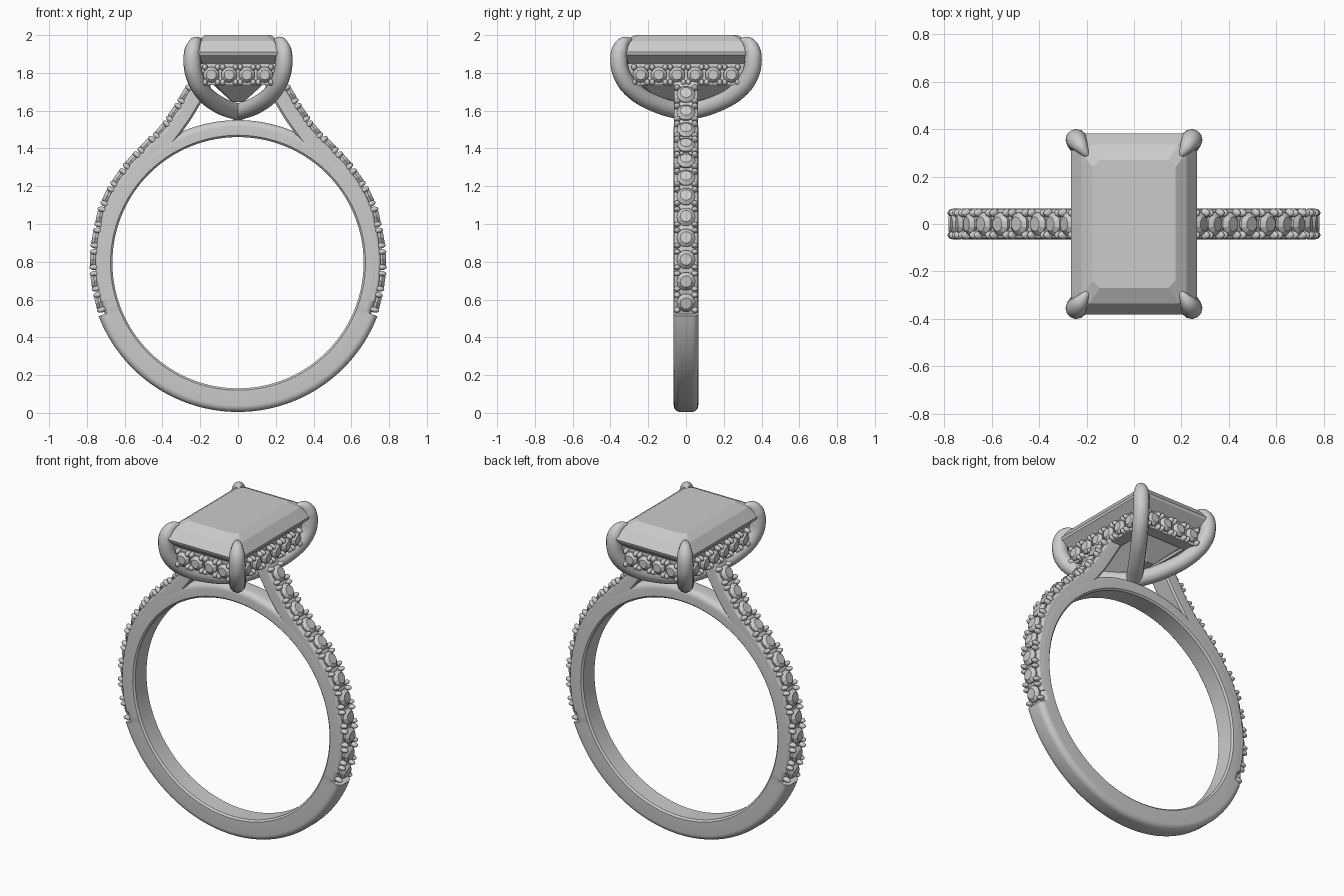
import bpy, bmesh, math
from mathutils import Matrix, Vector

if "Cube" in bpy.data.objects:
    bpy.data.objects.remove(bpy.data.objects["Cube"], do_unlink=True)

metal = bpy.data.materials.new("pale grey")
metal.use_nodes = True
GREY = (0.6, 0.6, 0.6, 1)
metal.diffuse_color = GREY
metal.node_tree.nodes["Principled BSDF"].inputs["Base Color"].default_value = GREY

CZ, INNER, OUTER, SEAT = 0.795, 0.665, 0.79, 0.755


def finish(name, bm, smooth=None):
    bmesh.ops.recalc_face_normals(bm, faces=bm.faces)
    mesh = bpy.data.meshes.new(name)
    bm.to_mesh(mesh)
    bm.free()
    mesh.materials.append(metal)
    ob = bpy.data.objects.new(name, mesh)
    bpy.context.collection.objects.link(ob)
    if smooth:
        shade(ob, smooth)
    return ob


def shade(ob, angle):
    bpy.ops.object.select_all(action='DESELECT')
    ob.select_set(True)
    bpy.context.view_layer.objects.active = ob
    bpy.ops.object.shade_smooth_by_angle(angle=math.radians(angle))


def loft(bm, rings, closed=False):
    """Skin a list of equal-sized point loops."""
    loops = [[bm.verts.new(p) for p in r] for r in rings]
    n = len(loops[0])
    pairs = list(zip(loops, loops[1:]))
    if closed:
        pairs.append((loops[-1], loops[0]))
    for a, b in pairs:
        for i in range(n):
            j = (i + 1) % n
            bm.faces.new((a[i], a[j], b[j], b[i]))
    if not closed:
        bm.faces.new(loops[0])
        bm.faces.new(loops[-1])


def band_section(depth, half=0.065, r=0.035):
    """Flat inside, rounded outside: (y, height) pairs."""
    pts = [(-half + 0.01, 0), (-half, 0.01)]
    for k in range(7):
        a = math.pi / 2 * k / 6
        pts.append((-half + r - r * math.cos(a), depth - r + r * math.sin(a)))
    return pts + [(-y, h) for y, h in reversed(pts)]


# Plain band: full thickness below, stepped down where the stones are set
bm = bmesh.new()
STEP = math.radians(-21)
low = [STEP - (math.pi + 2 * STEP) * k / 72 for k in range(73)]
high = [math.pi - STEP - (math.pi - 2 * STEP) * k / 96 for k in range(97)]
rings = []
for angles, outer in ((low, OUTER), (high, SEAT)):
    for a in angles:
        d = Vector((math.cos(a), 0, math.sin(a)))
        rings.append([d * (INNER + h) + Vector((0, y, CZ))
                      for y, h in band_section(outer - INNER)])
loft(bm, rings, closed=True)
finish("band", bm, 35)

# Shoulder path: follows the band, then leaves it towards the head
path = [Vector((SEAT * math.cos(math.radians(a)), 0, CZ + SEAT * math.sin(math.radians(a))))
        for a in range(-16, 17, 4)]
path += [Vector((x, 0, z)) for x, z in
         ((.715, 1.07), (.66, 1.19), (.575, 1.31), (.485, 1.405),
          (.395, 1.495), (.32, 1.60), (.26, 1.70), (.215, 1.78))]


def along(distance):
    """Point and tangent on the shoulder path."""
    for a, b in zip(path, path[1:]):
        if distance <= (b - a).length or b is path[-1]:
            t = (b - a).normalized()
            return a + t * distance, t
        distance -= (b - a).length


LENGTH = sum((b - a).length for a, b in zip(path, path[1:]))


def frame(distance, side):
    p, _ = along(distance)
    t = (along(min(distance + .05, LENGTH))[0] - along(max(distance - .05, 0))[0]).normalized()
    out = Vector((t.z, 0, -t.x))
    flip = Vector((side, 1, 1))
    return p * flip, t * flip, out * flip


# Shoulders
for side, name in ((1, "left_shoulder"), (-1, "right_shoulder")):
    bm = bmesh.new()
    rings = []
    for k in range(41):
        p, t, out = frame(LENGTH * k / 40, side)
        rings.append([p + out * (h - 0.085) + Vector((0, y, 0))
                      for y, h in band_section(0.085, 0.064, 0.015)])
    loft(bm, rings)
    finish(name, bm, 35)

# Small set stones and their beads, gathered into two meshes
stones, beads = bmesh.new(), bmesh.new()


def set_stone(p, t, out, r=0.05, across=0.047, pitch=0.108):
    side = out.cross(t)
    m = Matrix((t, side, out)).transposed().to_4x4()
    m.translation = p
    loft(stones, [[m @ Vector((rad * math.cos(a), rad * math.sin(a), h))
                   for a in (math.pi * (k + .5) / 5 for k in range(10))]
                  for rad, h in ((r * .9, -.01), (r, .012), (r * .62, .029))])
    for i in (-1, 1):
        for j in (-1, 1):
            place = m @ Matrix.Translation((i * pitch * .36, j * across, .006)) \
                @ Matrix.Diagonal((.0145, .018, .026, 1))
            bmesh.ops.create_uvsphere(beads, u_segments=12, v_segments=8, radius=1, matrix=place)


COUNT = 13
pitch = LENGTH / (COUNT - 1)
for side in (1, -1):
    for k in range(COUNT - 1):
        set_stone(*frame(pitch * k, side), pitch=pitch)

# Head rail: a rectangular wall carrying a row of stones on each side
RX, RY, RZ = 0.215, 0.325, 1.79
bm = bmesh.new()
loft(bm, [[(sx * (RX - d), sy * (RY - d), z) for sx, sy in ((-1, -1), (1, -1), (1, 1), (-1, 1))]
          for d, z in ((0, 1.735), (0, 1.85), (.07, 1.85), (.07, 1.735))], closed=True)
finish("head_rail", bm)
for s in (-1, 1):
    for k in range(4):
        set_stone(Vector(((k - 1.5) * .094, s * RY, RZ)), Vector((1, 0, 0)),
                  Vector((0, s, 0)), .043, .04, .094)
    for k in range(6):
        set_stone(Vector((s * RX, (k - 2.5) * .096, RZ)), Vector((0, 1, 0)),
                  Vector((s, 0, 0)), .043, .04, .096)
finish("small_stones", stones)
finish("setting_beads", beads, 60)

# Centre stone: step-cut rectangle with clipped corners
bm = bmesh.new()
rings = []
for x, y, z, c in ((.03, .14, 1.645, .008), (.14, .25, 1.745, .02), (.205, .32, 1.845, .03),
                   (.262, .378, 1.895, .04), (.265, .383, 1.91, .04),
                   (.222, .335, 1.968, .035), (.175, .27, 2.0, .03)):
    rings.append([(-x + c, -y, z), (x - c, -y, z), (x, -y + c, z), (x, y - c, z),
                  (x - c, y, z), (-x + c, y, z), (-x, y - c, z), (-x, -y + c, z)])
loft(bm, rings)
finish("centre_stone", bm)

# Claws: curved arms rising from one point under the head and folding over the corners
CLAW = ((0, 1.592, 1), (.42, 1.632, 1), (.78, 1.705, 1), (.95, 1.785, 1), (1, 1.86, 1),
        (.985, 1.92, .95), (.93, 1.958, .72), (.85, 1.97, .4), (.78, 1.965, .08))
for sx, xn in ((1, "left"), (-1, "right")):
    for sy, yn in ((-1, "front"), (1, "back")):
        curve = bpy.data.curves.new("claw", 'CURVE')
        curve.dimensions = '3D'
        curve.bevel_depth = 0.046
        curve.bevel_resolution = 4
        curve.use_fill_caps = True
        curve.resolution_u = 6
        spline = curve.splines.new('BEZIER')
        spline.bezier_points.add(len(CLAW) - 1)
        for bp, (s, z, r) in zip(spline.bezier_points, CLAW):
            bp.co = (sx * .243 * s, sy * .355 * s, z)
            bp.radius = r
            bp.handle_left_type = bp.handle_right_type = 'AUTO'
        curve.materials.append(metal)
        ob = bpy.data.objects.new(f"{yn}_{xn}_claw", curve)
        bpy.context.collection.objects.link(ob)
        bpy.ops.object.select_all(action='DESELECT')
        ob.select_set(True)
        bpy.context.view_layer.objects.active = ob
        bpy.ops.object.convert(target='MESH')
        shade(bpy.context.view_layer.objects.active, 50)
